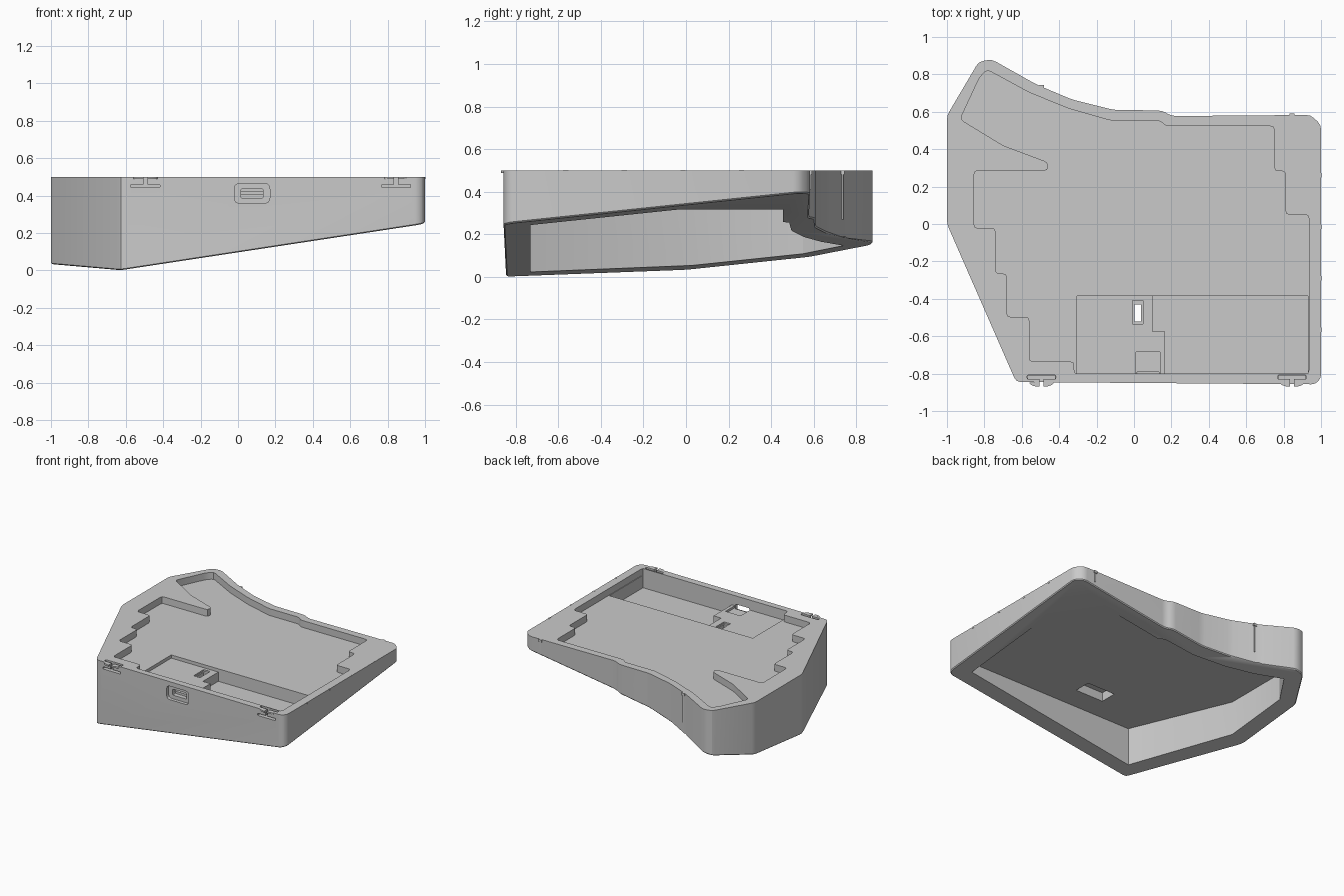
import bpy, bmesh, math
from mathutils import Vector

if "Cube" in bpy.data.objects:
    bpy.data.objects.remove(bpy.data.objects["Cube"], do_unlink=True)

grey = bpy.data.materials.new("plain grey")
grey.use_nodes = True
shade = (0.59, 0.59, 0.59, 1)
grey.diffuse_color = shade
grey.node_tree.nodes["Principled BSDF"].inputs["Base Color"].default_value = shade

TOP, FLOOR, CEILING = 0.5, 0.447, 0.317


def underside(x, y):
    """Height of the sloping base plane."""
    return 0.001 + 0.153 * (x + 0.63) + 0.105 * (y + 0.84)


def finish(name, bm):
    bmesh.ops.recalc_face_normals(bm, faces=bm.faces)
    mesh = bpy.data.meshes.new(name)
    bm.to_mesh(mesh)
    bm.free()
    mesh.materials.append(grey)
    obj = bpy.data.objects.new(name, mesh)
    bpy.context.collection.objects.link(obj)
    return obj


def prism(name, outline, low, high, edge=0):
    """Upright prism; low may be a height or a function of x and y."""
    bm = bmesh.new()
    height = low if callable(low) else (lambda x, y: low)
    base = bm.faces.new([bm.verts.new((x, y, height(x, y))) for x, y in outline])
    top = bmesh.ops.extrude_face_region(bm, geom=[base])["geom"]
    for v in top:
        if isinstance(v, bmesh.types.BMVert):
            v.co.z = high
    if edge:
        rim = [e for e in bm.edges
               if all(abs(v.co.z - height(v.co.x, v.co.y)) < 1e-5 for v in e.verts)]
        bmesh.ops.bevel(bm, geom=rim, offset=edge, segments=1, affect="EDGES")
    return finish(name, bm)


def box(name, x0, x1, y0, y1, z0, z1):
    return prism(name, [(x0, y0), (x1, y0), (x1, y1), (x0, y1)], z0, z1)


def cut(target, cutter):
    mod = target.modifiers.new("cut", "BOOLEAN")
    mod.operation, mod.solver, mod.object = "DIFFERENCE", "EXACT", cutter
    bpy.context.view_layer.objects.active = target
    bpy.ops.object.modifier_apply(modifier=mod.name)
    bpy.data.objects.remove(cutter, do_unlink=True)


def soften(outline, radius, steps=2):
    """Round each corner of an outline."""
    points = [Vector(p) for p in outline]
    result = []
    for i, p in enumerate(points):
        a, b = points[i - 1] - p, points[(i + 1) % len(points)] - p
        r = min(radius, a.length * 0.45, b.length * 0.45)
        start, end = p + a.normalized() * r, p + b.normalized() * r
        for k in range(steps + 1):
            t = k / steps
            result.append(tuple(start * (1 - t) ** 2 + p * (2 * t * (1 - t)) + end * t * t))
    return result


# Wedge shell
outer = [(-.63, -.845), (.968, -.857), (1, -.825), (1, .53), (.945, .583), (.2, .577),
         (.15, .607), (-.11, .61), (-.33, .665), (-.52, .745), (-.76, .88), (-.83, .868),
         (-1, .58), (-1, 0)]
case = prism("case", soften(outer, .025), underside, TOP, edge=.006)

# Open underside
hollow = [(-.56, -.73), (.88, -.73), (.88, .455), (.16, .455), (.12, .485), (-.13, .495),
          (-.37, .555), (-.57, .635), (-.76, .74), (-.88, .55), (-.88, .03)]
cut(case, prism("hollow", hollow, -.2, CEILING))

# Stepped tray in the top
tray = [(-.785, .825), (-.825, .785), (-.93, .56), (-.7, .42), (-.46, .33), (-.46, .285),
        (-.855, .285), (-.855, -.022), (-.74, -.022), (-.74, -.265), (-.68, -.265),
        (-.68, -.497), (-.56, -.497), (-.56, -.735), (-.32, -.735), (-.32, -.8),
        (.935, -.8), (.935, .05), (.81, .05), (.81, .283), (.75, .283), (.75, .523),
        (.17, .523), (.14, .552), (-.12, .552), (-.35, .617), (-.56, .703)]
cut(case, prism("tray", soften(tray, .02), FLOOR, .7))

# Battery bay, beside the raised controller shelf
bay = [(.165, -.8), (.93, -.8), (.93, -.385), (.1, -.385), (.1, -.575), (.165, -.575)]
cut(case, prism("bay", bay, .35, .7))
shelf = [(-.305, -.8), (.165, -.8), (.165, -.575), (.1, -.575), (.1, -.385), (-.305, -.385)]
cut(case, prism("shelf", shelf, .422, .7))
cut(case, box("socket_notch", .01, .14, -.8, -.685, .405, .7))

# Switch opening, recessed from above and below
cut(case, box("switch_seat", -.008, .047, -.535, -.41, .41, .7))
cut(case, box("switch_hole", .002, .038, -.52, -.43, .2, .7))
cut(case, box("switch_pocket", -.17, .07, -.55, -.42, .2, .385))


def port(name, x0, x1, z0, z1, y0, y1, radius):
    """Rounded opening through the front wall."""
    shape = soften([(x0, z0), (x1, z0), (x1, z1), (x0, z1)], radius, 4)
    bm = bmesh.new()
    face = bm.faces.new([bm.verts.new((x, y0, z)) for x, z in shape])
    moved = bmesh.ops.extrude_face_region(bm, geom=[face])["geom"]
    bmesh.ops.translate(bm, vec=(0, y1 - y0, 0),
                        verts=[v for v in moved if isinstance(v, bmesh.types.BMVert)])
    return finish(name, bm)


# Front socket and latch slots
cut(case, port("socket_frame", -.02, .17, .36, .465, -.9, -.825, .03))
cut(case, port("socket", .015, .135, .388, .435, -.9, -.79, .008))
for i, x in enumerate((-.495, .845)):
    cut(case, port("latch_slot", x - .077, x + .077, .443, .46, -.9, -.81, .005))
    groove = [(x - .077, -.83), (x + .077, -.83), (x + .077, -.807), (x - .077, -.807)]
    cut(case, prism("latch_groove", soften(groove, .01), .46, .7))
    cut(case, box("latch_gap", x - .01, x + .01, -.9, -.82, .45, .7))
    # Domed latch tab, split by the gap
    for side, word in ((-1, "right"), (1, "left")):
        arc = [(x + side * (.01 + .055 * math.sin(a)), -.847 - .023 * math.cos(a))
               for a in (math.pi * k / 12 for k in range(7))]
        prism(f"latch_tab_{i + 1}_{word}", arc + [(x + side * .01, -.845)], .488, TOP)

# Back ribs
for i, (x, y, foot) in enumerate([(-.495, .733, .27), (.845, .58, .41)]):
    box(f"back_rib_{i + 1}", x - .006, x + .006, y - .02, y + .006, foot, .48)
    box(f"back_rib_cap_{i + 1}", x - .013, x + .013, y - .02, y + .011, .48, TOP)

# Small side clips
for i in range(4):
    y = -.565 + .275 * i
    box(f"side_clip_{i + 1}", .99, 1.002, y - .012, y + .012, .488, TOP + .001)

bpy.ops.object.select_all(action="DESELECT")
case.select_set(True)
bpy.context.view_layer.objects.active = case
bpy.ops.object.shade_smooth_by_angle(angle=math.radians(25))
